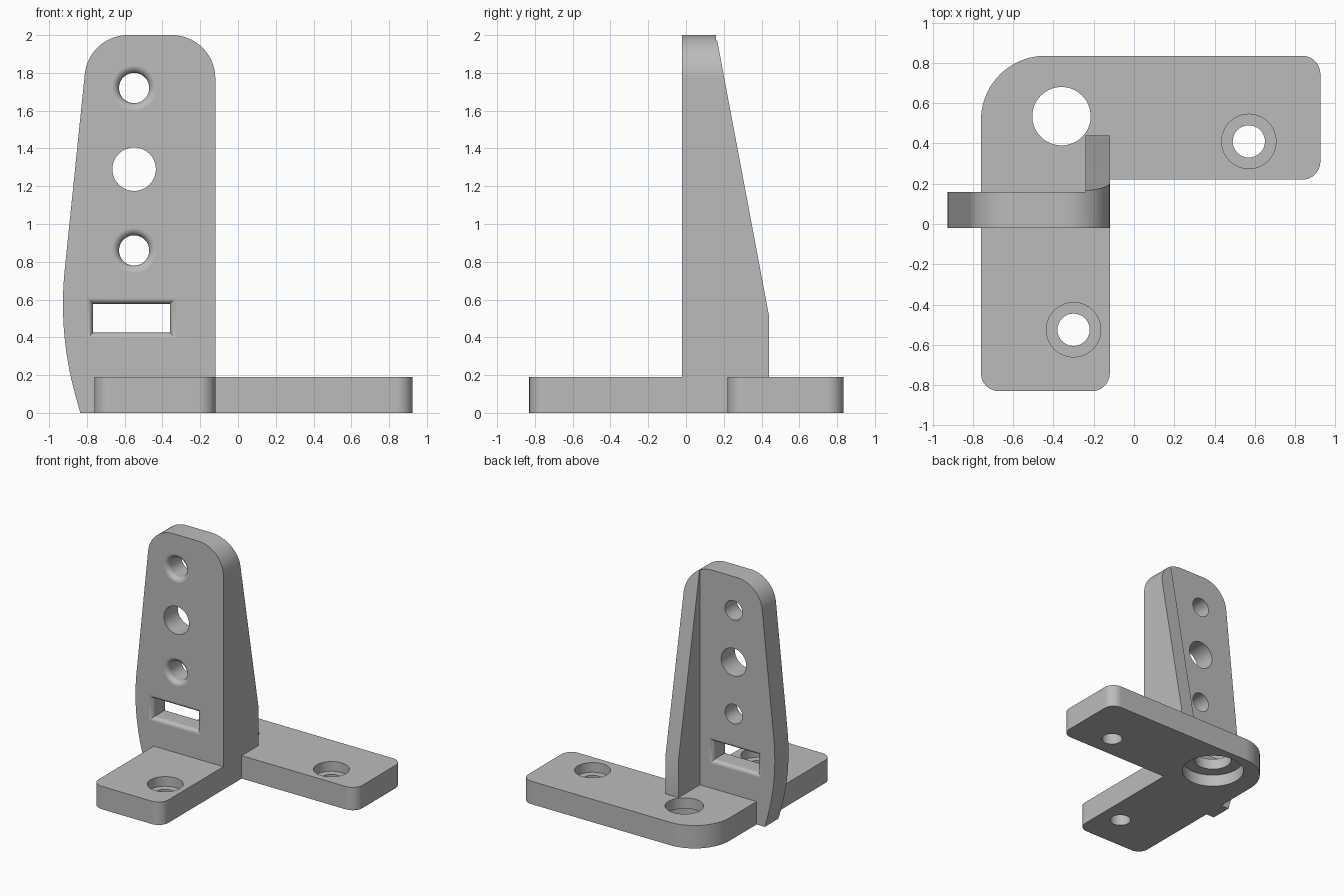
import bpy, bmesh, math
from mathutils import Vector

old = bpy.data.objects.get("Cube")
if old:
    bpy.data.objects.remove(old, do_unlink=True)

grey = bpy.data.materials.new("plain grey")
grey.use_nodes = True
grey.diffuse_color = (0.5, 0.5, 0.5, 1)
grey.node_tree.nodes["Principled BSDF"].inputs["Base Color"].default_value = (0.5, 0.5, 0.5, 1)

# Ways to place a flat (u, v) profile at a distance d
PLAN = lambda u, v, d: (u, v, d)
FRONT = lambda u, v, d: (u, d, v)
SIDE = lambda u, v, d: (d, u, v)


def loft(name, place, sections):
    """Closed solid through matching (distance, profile) sections."""
    bm = bmesh.new()
    rings = [[bm.verts.new(place(u, v, d)) for u, v in prof] for d, prof in sections]
    n = len(rings[0])
    for a, b in zip(rings, rings[1:]):
        for i in range(n):
            j = (i + 1) % n
            bm.faces.new((a[i], a[j], b[j], b[i]))
    bm.faces.new(rings[0])
    bm.faces.new(rings[-1])
    bmesh.ops.recalc_face_normals(bm, faces=bm.faces)
    mesh = bpy.data.meshes.new(name)
    bm.to_mesh(mesh)
    bm.free()
    mesh.materials.append(grey)
    ob = bpy.data.objects.new(name, mesh)
    bpy.context.collection.objects.link(ob)
    return ob


def prism(name, place, profile, lo, hi):
    return loft(name, place, [(lo, profile), (hi, profile)])


def rounded(corners, steps=20):
    """Polygon from (u, v, radius) corners, with arcs at the corners."""
    out = []
    for i, (u, v, r) in enumerate(corners):
        p = Vector((u, v))
        if not r:
            out.append(p)
            continue
        a = (Vector(corners[i - 1][:2]) - p).normalized()
        b = (Vector(corners[(i + 1) % len(corners)][:2]) - p).normalized()
        half = a.angle(b) / 2
        centre = p + (a + b).normalized() * r / math.sin(half)
        start = p + a * r / math.tan(half) - centre
        end = p + b * r / math.tan(half) - centre
        total = math.pi - 2 * half
        for k in range(steps + 1):
            t = k / steps
            out.append(centre + (start * math.sin((1 - t) * total)
                                 + end * math.sin(t * total)) / math.sin(total))
    return out


def circle(u, v, r, n=64):
    return [(u + r * math.cos(math.tau * i / n), v + r * math.sin(math.tau * i / n))
            for i in range(n)]


def rectangle(u0, u1, v0, v1, grow=0):
    return [(u0 - grow, v0 - grow), (u1 + grow, v0 - grow),
            (u1 + grow, v1 + grow), (u0 - grow, v1 + grow)]


def combine(target, other, operation):
    mod = target.modifiers.new("combine", 'BOOLEAN')
    mod.operation, mod.solver, mod.object = operation, 'EXACT', other
    bpy.context.view_layer.objects.active = target
    bpy.ops.object.modifier_apply(modifier=mod.name)
    bpy.data.objects.remove(other, do_unlink=True)


FACE, REAR, THICK = -0.02, 0.16, 0.19

# L-shaped base
base = rounded([(-0.76, -0.83, 0.09), (-0.12, -0.83, 0.09), (-0.12, 0.22, 0),
                (0.925, 0.22, 0.09), (0.925, 0.835, 0.09), (-0.76, 0.835, 0.32)])
bracket = prism("corner_bracket", PLAN, base, 0, THICK)

# Upright plate
outline = rounded([(-0.835, 0, 0), (-0.12, 0, 0), (-0.12, 2, 0.23),
                   (-0.79, 2, 0.23), (-0.952, 0.42, 1.8)])
combine(bracket, prism("upright_plate", FRONT, outline, FACE, REAR), 'UNION')

# Tapered rib that follows the plate outline
rib = prism("rib", FRONT, outline, 0.05, 0.6)
wedge = [(0, -0.1), (0.44, -0.1), (0.44, 0.51), (0.141, 2.1), (0, 2.1)]
combine(rib, prism("rib_wedge", SIDE, wedge, -0.24, 0.1), 'INTERSECT')
combine(bracket, rib, 'UNION')


# Base holes: two counterbored from above, a large one from below
def bore(x, y, levels):
    sections = [(z, circle(x, y, r)) for z, r in levels]
    combine(bracket, loft("bore_cutter", PLAN, sections), 'DIFFERENCE')


for x, y in ((-0.3, -0.525), (0.57, 0.41)):
    bore(x, y, [(-0.1, 0.08), (0.11, 0.08), (0.11, 0.135), (0.3, 0.135)])
bore(-0.36, 0.535, [(-0.1, 0.24), (0.1, 0.24), (0.1, 0.145), (0.3, 0.145)])


# Plate holes, with a rounded lip on the openings
def lip(radius, steps=8):
    """(depth, growth) pairs from the surface down to the straight wall."""
    angles = [k / steps * math.pi / 2 for k in range(steps + 1)]
    return [(radius * math.sin(a), radius * (1 - math.cos(a)))
            for a in [math.pi / 2 - t for t in angles]]


def flare(radius):
    return [(FACE + radius - d, g) for d, g in reversed(lip(radius))]


for z in (1.72, 0.86):
    sections = [(FACE - 0.1, circle(-0.55, z, 0.12))]
    sections += [(y, circle(-0.55, z, 0.08 + g)) for y, g in reversed(flare(0.04))]
    sections.sort(key=lambda s: s[0])
    sections.append((REAR + 0.1, circle(-0.55, z, 0.08)))
    combine(bracket, loft("hole_cutter", FRONT, sections), 'DIFFERENCE')
combine(bracket, prism("hole_cutter", FRONT, circle(-0.55, 1.29, 0.115), -0.2, 0.3), 'DIFFERENCE')

# Slot, flared on both faces
front_lip = flare(0.033)
levels = front_lip + [(FACE + REAR - y, g) for y, g in front_lip]
levels += [(FACE - 0.1, 0.033), (REAR + 0.1, 0.033)]
slot = [(y, rectangle(-0.768, -0.36, 0.425, 0.577, g)) for y, g in sorted(levels)]
combine(bracket, loft("slot_cutter", FRONT, slot), 'DIFFERENCE')

# Smooth curves, crisp edges
bpy.ops.object.select_all(action='DESELECT')
bracket.select_set(True)
bpy.context.view_layer.objects.active = bracket
bpy.ops.object.shade_smooth_by_angle(angle=math.radians(25))
weighted = bracket.modifiers.new("even_shading", 'WEIGHTED_NORMAL')
weighted.keep_sharp = True
